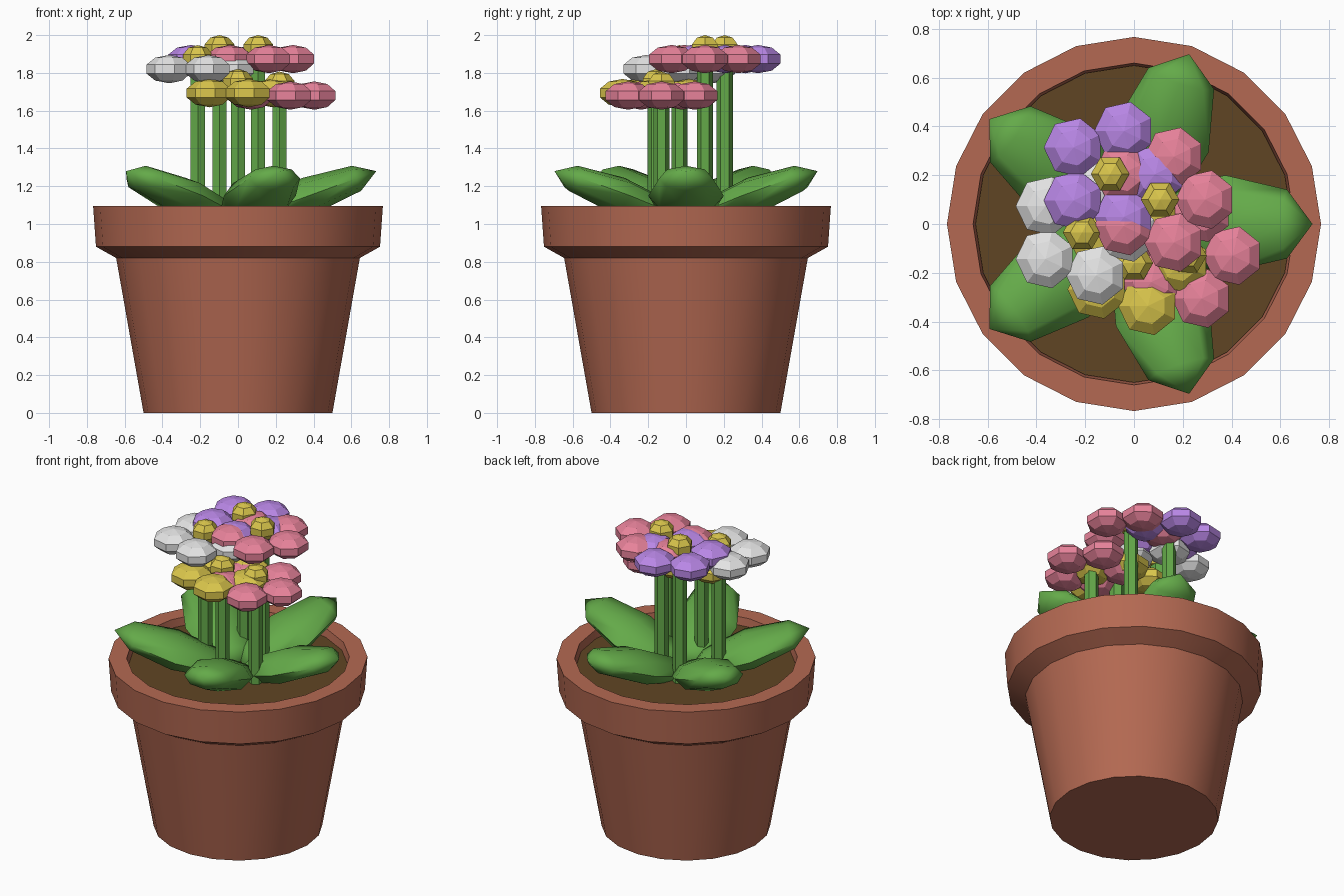
import bpy, bmesh, math
from mathutils import Matrix, Vector

if "Cube" in bpy.data.objects:
    bpy.data.objects.remove(bpy.data.objects["Cube"])


def mat(name, r, g, b):
    m = bpy.data.materials.new(name)
    lin = [((c / 255 + 0.055) / 1.055) ** 2.4 for c in (r, g, b)]
    m.diffuse_color = (*lin, 1)
    m.use_nodes = True
    m.node_tree.nodes["Principled BSDF"].inputs["Base Color"].default_value = m.diffuse_color
    return m


TERRACOTTA = mat("terracotta", 180, 105, 82)
SOIL = mat("soil brown", 96, 69, 36)
GREEN = mat("leaf green", 100, 170, 73)
PINK = mat("pink", 231, 130, 154)
PURPLE = mat("purple", 185, 135, 230)
WHITE = mat("white", 228, 228, 228)
YELLOW = mat("yellow", 218, 198, 76)


def finish(name, bm, material, smooth=None):
    bmesh.ops.recalc_face_normals(bm, faces=bm.faces)
    me = bpy.data.meshes.new(name)
    bm.to_mesh(me)
    bm.free()
    me.materials.append(material)
    ob = bpy.data.objects.new(name, me)
    bpy.context.collection.objects.link(ob)
    if smooth:
        bpy.context.view_layer.objects.active = ob
        ob.select_set(True)
        bpy.ops.object.shade_smooth_by_angle(angle=math.radians(smooth))
        ob.select_set(False)
    return ob


def lathe(name, profile, sides, material, smooth=None, offset=0.0, centre=(0, 0)):
    """Revolve (radius, z) points, capping both ends."""
    bm = bmesh.new()
    rings = []
    for r, z in profile:
        ring = []
        for i in range(sides):
            a = offset + math.tau * i / sides
            ring.append(bm.verts.new((centre[0] + r * math.cos(a), centre[1] + r * math.sin(a), z)))
        rings.append(ring)
    for a, b in zip(rings, rings[1:]):
        for i in range(sides):
            j = (i + 1) % sides
            bm.faces.new((a[i], a[j], b[j], b[i]))
    bm.faces.new(rings[0])
    bm.faces.new(rings[-1])
    return finish(name, bm, material, smooth)


def ball(bm, segs, rings, matrix):
    bmesh.ops.create_uvsphere(bm, u_segments=segs, v_segments=rings, radius=1, matrix=matrix)


def scaled(x, y, z):
    return Matrix.Diagonal((x, y, z, 1))


# Pot with thick rim, and soil inside
lathe("pot", [(0.5, 0), (0.645, 0.82), (0.752, 0.88), (0.767, 1.095), (0.66, 1.095), (0.645, 1.0)],
      20, TERRACOTTA, 30)
lathe("soil", [(0.645, 1.0), (0.65, 1.045)], 20, SOIL)

# Five upward tilted leaves, sphere poles lie along each leaf
for i in range(5):
    bm = bmesh.new()
    ball(bm, 8, 4, Matrix.Rotation(math.radians(72 * i), 4, 'Z')
         @ Matrix.Translation((0.375, 0, 1.15))
         @ Matrix.Rotation(math.radians(-20), 4, 'Y')
         @ scaled(0.38, 0.2, 0.1)
         @ Matrix.Rotation(math.radians(90), 4, 'Y'))
    finish(f"leaf_{i + 1}", bm, GREEN, 60)

# Flowers: x, y, petal height, colour
FLOWERS = [
    (0.107, 0.10, 1.873, PINK),
    (-0.098, 0.205, 1.873, PURPLE),
    (-0.213, -0.035, 1.82, WHITE),
    (0.0, -0.16, 1.693, YELLOW),
    (0.22, -0.13, 1.68, PINK),
]
for n, (x, y, z, colour) in enumerate(FLOWERS, 1):
    # Stem
    lathe(f"stem_{n}", [(0.043, 1.03), (0.043, z)], 6, GREEN, None, math.pi / 2, (x, y))
    # Five flattened petals, all facing the same way
    bm = bmesh.new()
    for k in range(5):
        a = math.radians(72 * k)
        ball(bm, 7, 5, Matrix.Translation((x + 0.185 * math.cos(a), y + 0.185 * math.sin(a), z))
             @ Matrix.Rotation(math.pi / 2, 4, 'Z') @ scaled(0.129, 0.129, 0.075))
    finish(f"petals_{n}", bm, colour)
    # Centre
    bm = bmesh.new()
    ball(bm, 6, 5, Matrix.Translation((x, y, z + 0.055))
         @ Matrix.Rotation(math.pi / 2, 4, 'Z') @ scaled(0.083, 0.083, 0.072))
    finish(f"flower_centre_{n}", bm, YELLOW)
